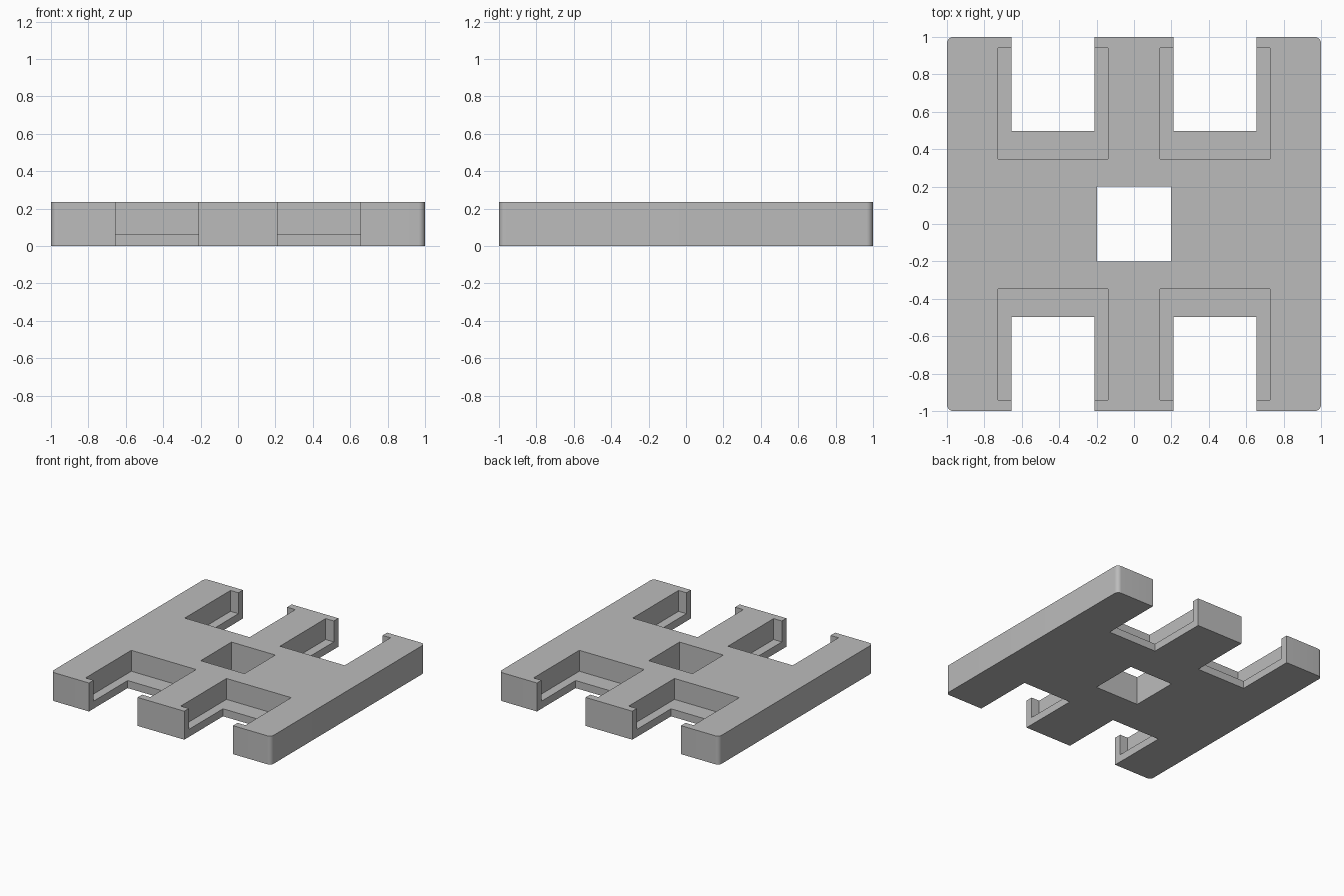
import bpy, bmesh, math

cube = bpy.data.objects.get("Cube")
if cube:
    bpy.data.objects.remove(cube, do_unlink=True)

HEIGHT = 0.234
LEDGE = 0.062

grey = bpy.data.materials.new("plain grey")
grey.use_nodes = True
colour = (0.5, 0.5, 0.5, 1)
grey.diffuse_color = colour
grey.node_tree.nodes["Principled BSDF"].inputs["Base Color"].default_value = colour


def box(name, low, high):
    """Box between two opposite corners."""
    bm = bmesh.new()
    bmesh.ops.create_cube(bm, size=1)
    for v in bm.verts:
        v.co = [a + (b - a) * (c + 0.5) for a, b, c in zip(low, high, v.co)]
    mesh = bpy.data.meshes.new(name)
    bm.to_mesh(mesh)
    bm.free()
    obj = bpy.data.objects.new(name, mesh)
    bpy.context.collection.objects.link(obj)
    mesh.materials.append(grey)
    return obj


# Plate with rounded vertical corners
plate = box("slotted_plate", (-1, -1, 0), (1, 1, HEIGHT))
bm = bmesh.new()
bm.from_mesh(plate.data)
upright = [e for e in bm.edges if abs(e.verts[0].co.z - e.verts[1].co.z) > 0.1]
bmesh.ops.bevel(bm, geom=upright, offset=0.035, segments=8, profile=0.5, affect='EDGES')
bm.to_mesh(plate.data)
bm.free()

# Square centre hole
cutters = [box("centre_hole_cutter", (-0.199, -0.2, -1), (0.199, 0.2, 1))]

# Four open slots, each with a wider pocket that leaves a ledge and end tabs
for sx in (-1, 1):
    for sy in (-1, 1):
        for name, x0, x1, y0, y1, z in (
                ("slot_cutter", 0.212, 0.655, 0.497, 1.2, -1),
                ("pocket_cutter", 0.138, 0.727, 0.347, 0.941, LEDGE)):
            xs = sorted((sx * x0, sx * x1))
            ys = sorted((sy * y0, sy * y1))
            cutters.append(box(name, (xs[0], ys[0], z), (xs[1], ys[1], 1)))

# Apply the cuts, then remove the cutters
for cutter in cutters:
    cutter.hide_render = True
    mod = plate.modifiers.new(cutter.name, 'BOOLEAN')
    mod.operation = 'DIFFERENCE'
    mod.solver = 'EXACT'
    mod.object = cutter

bpy.ops.object.select_all(action='DESELECT')
bpy.context.view_layer.objects.active = plate
plate.select_set(True)
for mod in list(plate.modifiers):
    bpy.ops.object.modifier_apply(modifier=mod.name)
for cutter in cutters:
    bpy.data.objects.remove(cutter, do_unlink=True)

bpy.ops.object.shade_smooth_by_angle(angle=math.radians(30))
